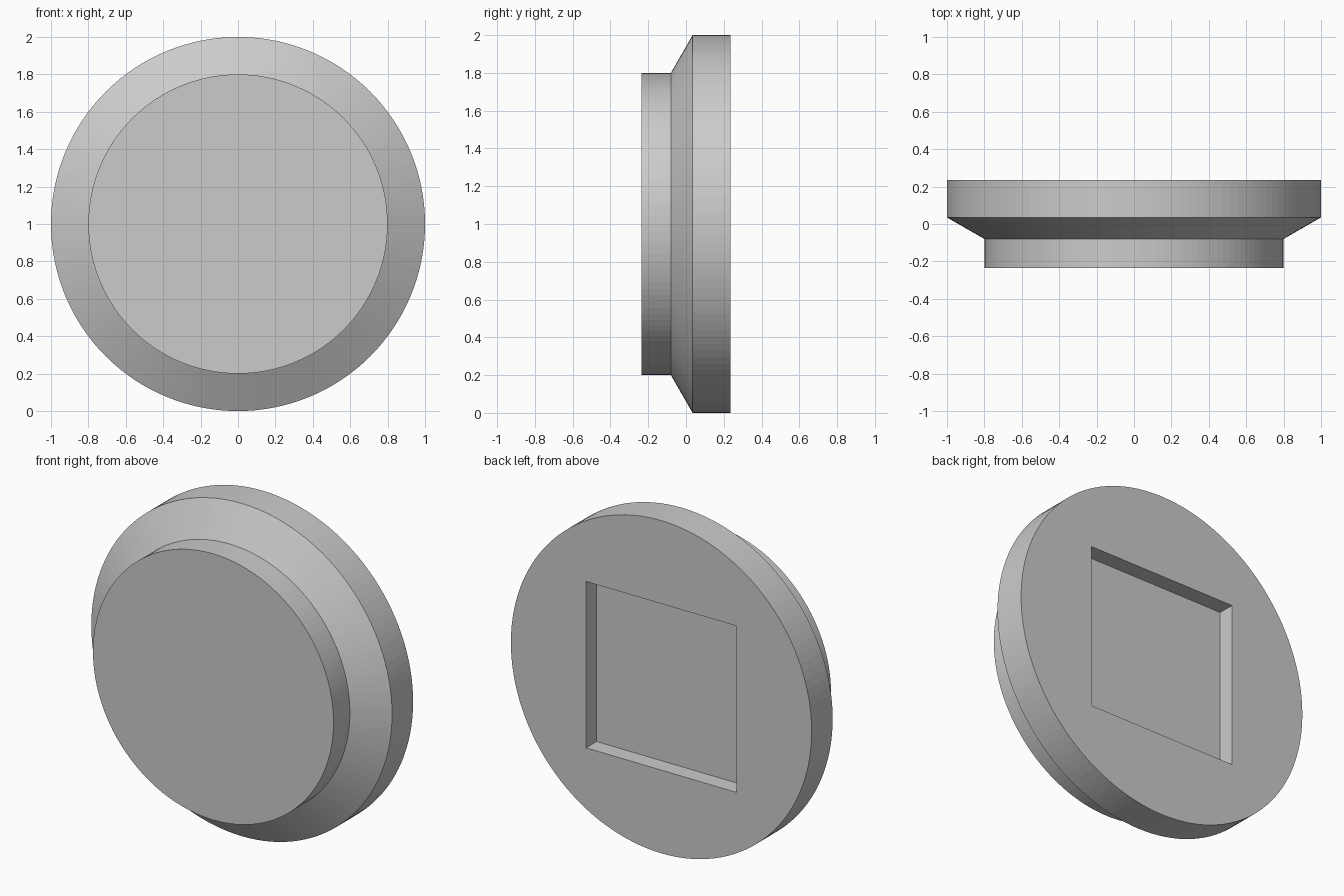
import bpy
import bmesh
from math import cos, sin, tau

cube = bpy.data.objects.get("Cube")
if cube:
    bpy.data.objects.remove(cube, do_unlink=True)

SEGMENTS = 128
CENTRE_Z = 1.0
BACK = 0.235

# Single plain grey
grey = bpy.data.materials.new("plain_grey")
grey.use_nodes = True
colour = (0.6, 0.6, 0.6, 1.0)
grey.diffuse_color = colour
grey.node_tree.nodes["Principled BSDF"].inputs["Base Color"].default_value = colour


def add_object(name, bm):
    bmesh.ops.recalc_face_normals(bm, faces=bm.faces)
    mesh = bpy.data.meshes.new(name)
    bm.to_mesh(mesh)
    bm.free()
    mesh.materials.append(grey)
    obj = bpy.data.objects.new(name, mesh)
    bpy.context.collection.objects.link(obj)
    return obj


# Stepped disc: narrow front cylinder, sloping shoulder, wide back rim
profile = [(0.8, -BACK), (0.8, -0.08), (1.0, 0.035), (1.0, BACK)]
bm = bmesh.new()
rings = []
for radius, y in profile:
    angles = [tau * i / SEGMENTS for i in range(SEGMENTS)]
    rings.append([bm.verts.new((radius * cos(a), y, CENTRE_Z + radius * sin(a)))
                  for a in angles])
for lower, upper in zip(rings, rings[1:]):
    for i in range(SEGMENTS):
        j = (i + 1) % SEGMENTS
        bm.faces.new((lower[i], lower[j], upper[j], upper[i]))
bm.faces.new(rings[0])
bm.faces.new(rings[-1])
disc = add_object("stepped_disc", bm)

# Square pocket in the back: one unit wide, a tenth deep
bm = bmesh.new()
bmesh.ops.create_cube(bm, size=1.0)
bmesh.ops.scale(bm, vec=(1.0, 0.2, 1.0), verts=bm.verts)
bmesh.ops.translate(bm, vec=(0, BACK, CENTRE_Z), verts=bm.verts)
cutter = add_object("pocket_cutter", bm)
cutter.hide_render = True

cut = disc.modifiers.new("square_pocket", "BOOLEAN")
cut.operation = "DIFFERENCE"
cut.solver = "EXACT"
cut.object = cutter
bpy.context.view_layer.objects.active = disc
bpy.ops.object.modifier_apply(modifier=cut.name)
bpy.data.objects.remove(cutter, do_unlink=True)
